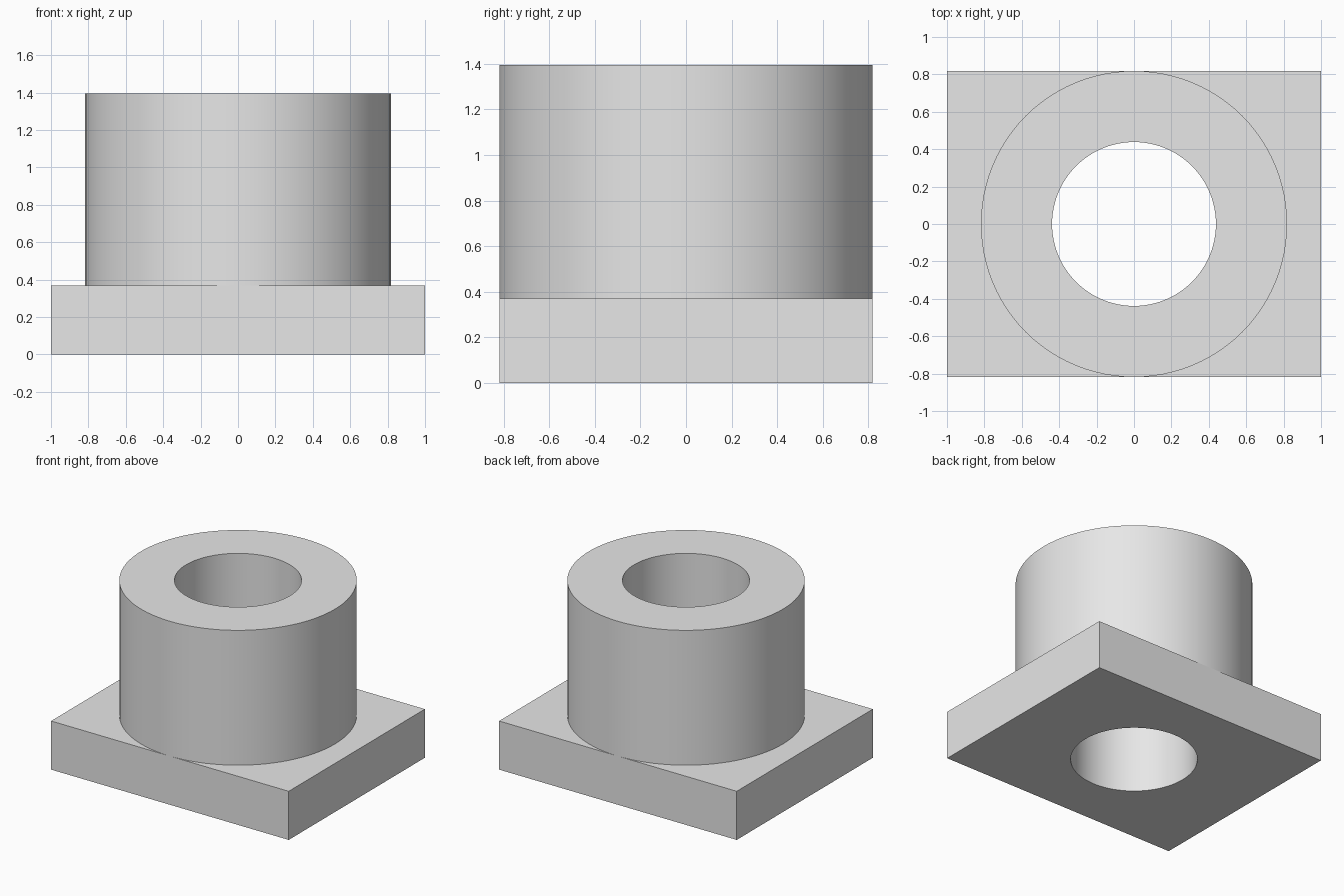
import bpy
import bmesh
import math

if "Cube" in bpy.data.objects:
    bpy.data.objects.remove(bpy.data.objects["Cube"], do_unlink=True)

LENGTH, WIDTH, PLATE_H, TOTAL_H = 2.0, 1.637, 0.37, 1.396
OUTER_R, BORE_R = WIDTH / 2, 0.438
SIDES = 96

grey = bpy.data.materials.new("light grey")
grey.use_nodes = True
colour = (0.8, 0.8, 0.8, 1)
grey.diffuse_color = colour
grey.node_tree.nodes["Principled BSDF"].inputs["Base Color"].default_value = colour


def smooth(obj):
    bpy.ops.object.select_all(action='DESELECT')
    obj.select_set(True)
    bpy.context.view_layer.objects.active = obj
    bpy.ops.object.shade_smooth_by_angle(angle=math.radians(30))


# Rectangular base plate
bpy.ops.mesh.primitive_cube_add(size=1, location=(0, 0, PLATE_H / 2))
plate = bpy.context.object
plate.name = "base_plate"
plate.scale = (LENGTH, WIDTH, PLATE_H)
bpy.ops.object.transform_apply(location=True, rotation=False, scale=True)
plate.data.materials.append(grey)

# Bore through the plate
bpy.ops.mesh.primitive_cylinder_add(vertices=SIDES, radius=BORE_R, depth=2 * TOTAL_H)
cutter = bpy.context.object
cutter.name = "bore_cutter"
cutter.data.materials.append(grey)
cut = plate.modifiers.new("bore", 'BOOLEAN')
cut.operation = 'DIFFERENCE'
cut.solver = 'EXACT'
cut.object = cutter
bpy.context.view_layer.objects.active = plate
bpy.ops.object.modifier_apply(modifier=cut.name)
bpy.data.objects.remove(cutter, do_unlink=True)
smooth(plate)

# Thick-walled collar, lathed from its wall profile
bm = bmesh.new()
profile = [(OUTER_R, PLATE_H), (OUTER_R, TOTAL_H), (BORE_R, TOTAL_H), (BORE_R, PLATE_H)]
verts = [bm.verts.new((r, 0, z)) for r, z in profile]
edges = [bm.edges.new(pair) for pair in zip(verts, verts[1:])]
bmesh.ops.spin(bm, geom=verts + edges, axis=(0, 0, 1), cent=(0, 0, 0),
               angle=math.tau, steps=SIDES)
bmesh.ops.remove_doubles(bm, verts=bm.verts, dist=0.0001)
bmesh.ops.recalc_face_normals(bm, faces=bm.faces)
# Make sure the top ring faces up
if max(bm.faces, key=lambda f: f.calc_center_median().z).normal.z < 0:
    bmesh.ops.reverse_faces(bm, faces=bm.faces)
mesh = bpy.data.meshes.new("collar")
bm.to_mesh(mesh)
bm.free()
mesh.materials.append(grey)
collar = bpy.data.objects.new("collar", mesh)
bpy.context.collection.objects.link(collar)
smooth(collar)
